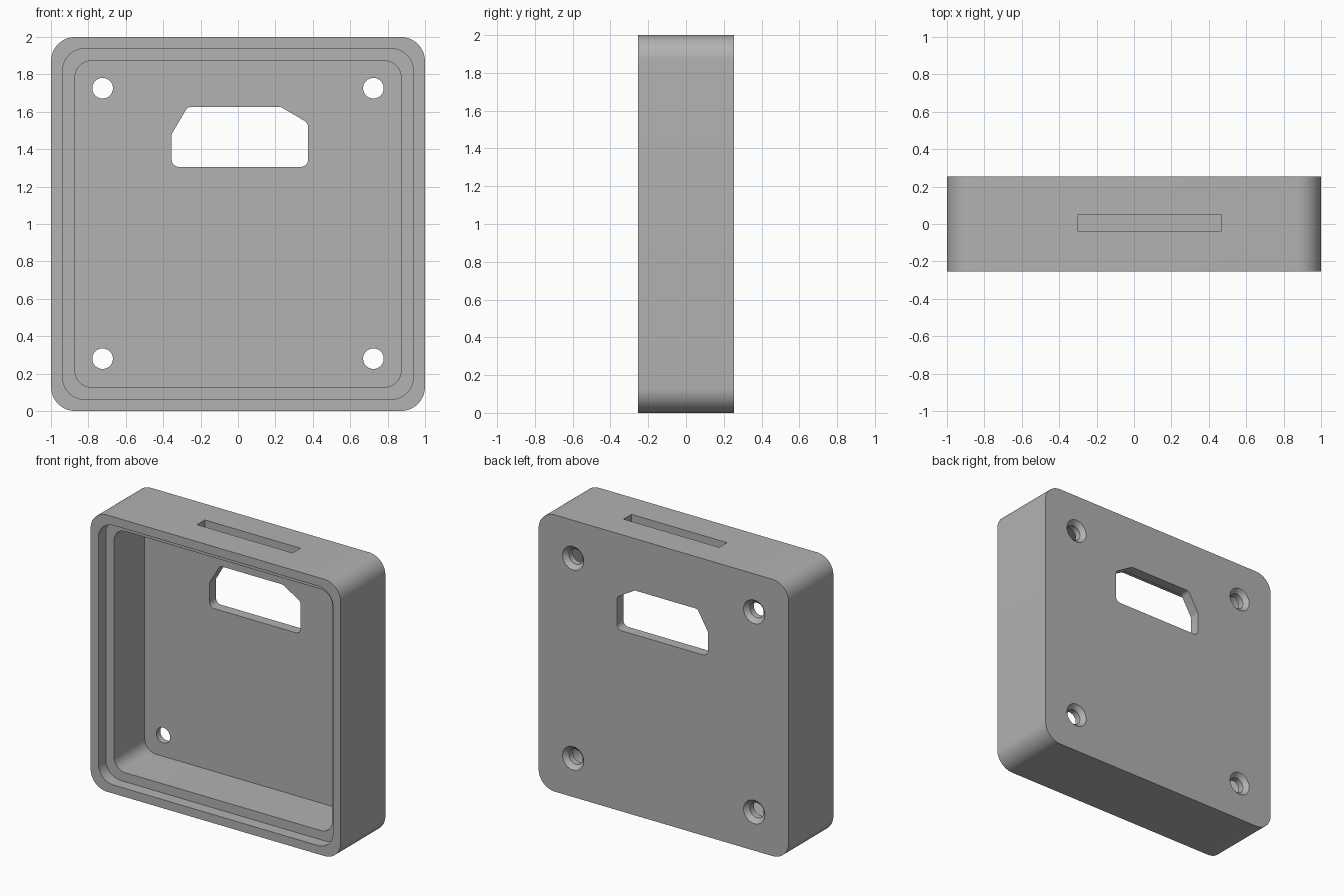
import bpy
import bmesh
import math
from mathutils import Vector

cube = bpy.data.objects.get("Cube")
if cube:
    bpy.data.objects.remove(cube, do_unlink=True)

HALF_DEPTH = 0.255
FLOOR_Y = HALF_DEPTH - 0.075
LEDGE_Y = -HALF_DEPTH + 0.085
OVER = 0.1  # how far cutters reach past a surface

grey = bpy.data.materials.new("plain grey")
grey.use_nodes = True
grey.diffuse_color = (0.445, 0.445, 0.445, 1)
grey.node_tree.nodes["Principled BSDF"].inputs["Base Color"].default_value = grey.diffuse_color


def make_object(name, bm):
    bmesh.ops.recalc_face_normals(bm, faces=bm.faces)
    mesh = bpy.data.meshes.new(name)
    bm.to_mesh(mesh)
    bm.free()
    mesh.materials.append(grey)
    obj = bpy.data.objects.new(name, mesh)
    bpy.context.collection.objects.link(obj)
    return obj


def round_corners(corners, radii, steps):
    """Replace each (x, z) corner by a tangent arc of the given radius."""
    points = []
    for i, (corner, radius) in enumerate(zip(corners, radii)):
        p = Vector(corner)
        a = (Vector(corners[i - 1]) - p).normalized()
        b = (Vector(corners[(i + 1) % len(corners)]) - p).normalized()
        half = a.angle(b) / 2
        centre = p + (a + b).normalized() * radius / math.sin(half)
        start = p + a * radius / math.tan(half) - centre
        end = p + b * radius / math.tan(half) - centre
        sweep = math.pi - 2 * half
        for k in range(steps + 1):
            t = k / steps
            points.append(centre + (start * math.sin((1 - t) * sweep)
                                    + end * math.sin(t * sweep)) / math.sin(sweep))
    return points


def prism(name, points, y0, y1):
    """Extrude an (x, z) outline along y."""
    bm = bmesh.new()
    face = bm.faces.new([bm.verts.new((p.x, y0, p.y)) for p in points])
    moved = bmesh.ops.extrude_face_region(bm, geom=[face])["geom"]
    bmesh.ops.translate(bm, vec=(0, y1 - y0, 0),
                        verts=[v for v in moved if isinstance(v, bmesh.types.BMVert)])
    return make_object(name, bm)


def rounded_square(name, half, radius, y0, y1):
    corners = [(-half, 1 - half), (half, 1 - half), (half, 1 + half), (-half, 1 + half)]
    return prism(name, round_corners(corners, [radius] * 4, 14), y0, y1)


def screw_cutter(x, z):
    """Straight hole that widens to a countersink at the back."""
    bm = bmesh.new()
    rings = []
    for y, r in ((FLOOR_Y - OVER, 0.055), (HALF_DEPTH - 0.03, 0.055),
                 (HALF_DEPTH, 0.085), (HALF_DEPTH + OVER, 0.085)):
        angles = [math.tau * k / 40 for k in range(40)]
        rings.append([bm.verts.new((x + r * math.cos(a), y, z + r * math.sin(a)))
                      for a in angles])
    for low, high in zip(rings, rings[1:]):
        for k in range(40):
            bm.faces.new((low[k - 1], low[k], high[k], high[k - 1]))
    bm.faces.new(rings[0])
    bm.faces.new(rings[-1])
    return make_object("screw_cutter", bm)


def cut(target, cutter):
    mod = target.modifiers.new("cut", "BOOLEAN")
    mod.operation = "DIFFERENCE"
    mod.solver = "EXACT"
    mod.object = cutter
    bpy.context.view_layer.objects.active = target
    bpy.ops.object.modifier_apply(modifier=mod.name)
    bpy.data.objects.remove(cutter, do_unlink=True)


# Outer shell
case = rounded_square("enclosure_shell", 1, 0.13, -HALF_DEPTH, HALF_DEPTH)

# Open cavity and the stepped lid recess around its rim
cut(case, rounded_square("cavity_cutter", 0.872, 0.09, -HALF_DEPTH - OVER, FLOOR_Y))
cut(case, rounded_square("recess_cutter", 0.938, 0.12, -HALF_DEPTH - OVER, LEDGE_Y))

# Connector window in the back panel
window = [(-0.355, 1.305), (0.375, 1.305), (0.375, 1.54),
          (0.23, 1.625), (-0.27, 1.625), (-0.355, 1.48)]
outline = round_corners(window, [0.04, 0.04, 0.04, 0.03, 0.03, 0.03], 6)
cut(case, prism("window_cutter", outline, FLOOR_Y - OVER, HALF_DEPTH + OVER))

# Slot through the top wall
slot = [Vector(p) for p in ((-0.3, 1.8), (0.465, 1.8), (0.465, 2.1), (-0.3, 2.1))]
cut(case, prism("slot_cutter", slot, -0.04, 0.05))

# Four countersunk screw holes
for x in (-0.724, 0.724):
    for z in (0.28, 1.726):
        cut(case, screw_cutter(x, z))

# Smooth the rounded corners, keep the edges sharp
bpy.ops.object.select_all(action="DESELECT")
case.select_set(True)
bpy.context.view_layer.objects.active = case
bpy.ops.object.shade_smooth_by_angle(angle=math.radians(25))
